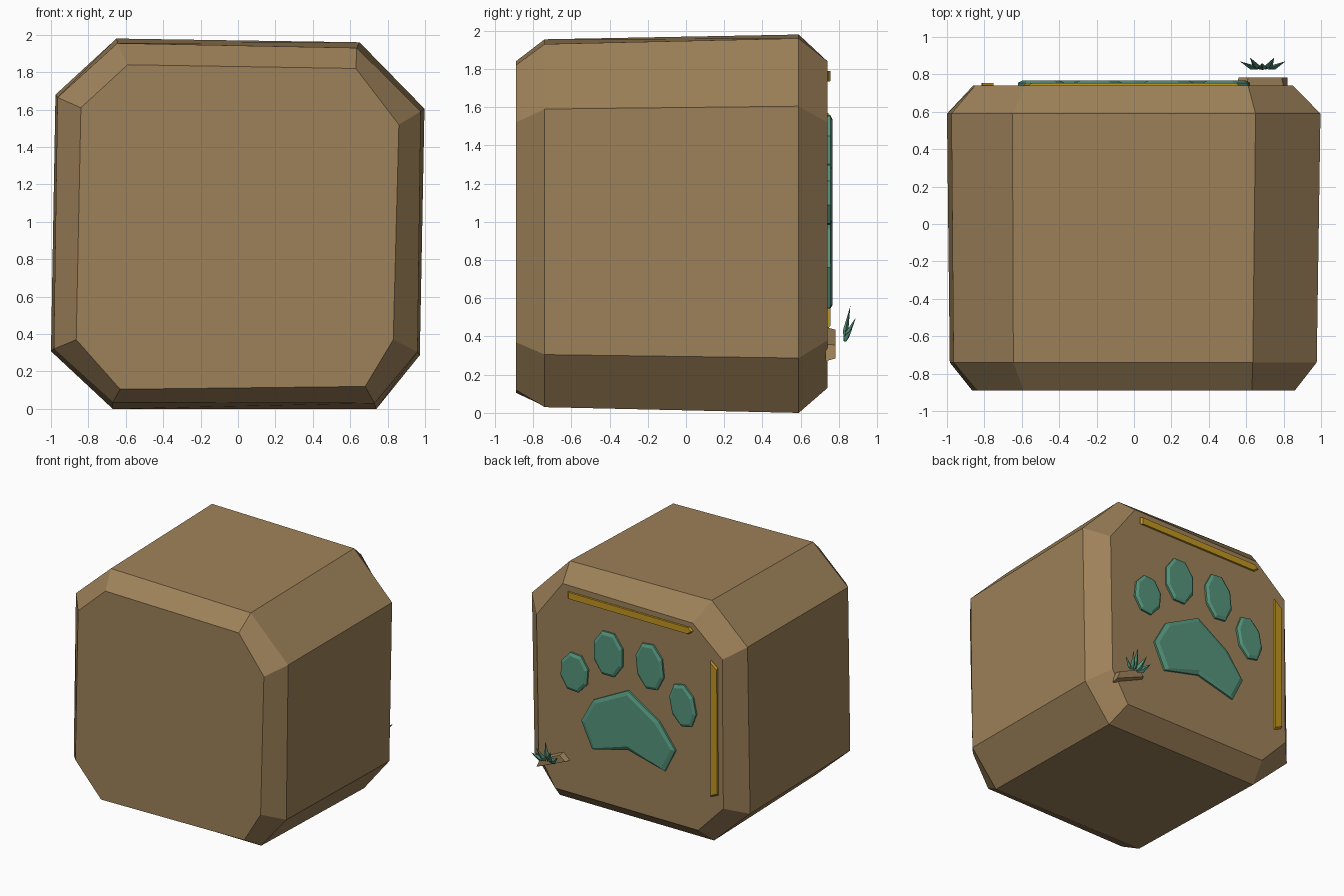
import bpy, bmesh, math
from mathutils import Vector

if "Cube" in bpy.data.objects:
    bpy.data.objects.remove(bpy.data.objects["Cube"])


def material(name, rgb):
    m = bpy.data.materials.new(name)
    m.diffuse_color = (*rgb, 1)
    m.use_nodes = True
    m.node_tree.nodes["Principled BSDF"].inputs["Base Color"].default_value = m.diffuse_color
    return m


STONE = material("sandy brown", (0.34, 0.22, 0.10))
TEAL = material("teal green", (0.09, 0.30, 0.20))
GOLD = material("gold", (0.53, 0.30, 0.015))


def finish(bm, name, mat):
    bmesh.ops.recalc_face_normals(bm, faces=bm.faces[:])
    me = bpy.data.meshes.new(name)
    bm.to_mesh(me)
    bm.free()
    me.materials.append(mat)
    ob = bpy.data.objects.new(name, me)
    bpy.context.collection.objects.link(ob)
    return ob


def loft(name, rings, mat):
    """Skin a list of (y, [(x, z), ...]) outlines and cap both ends."""
    bm = bmesh.new()
    loops = [[bm.verts.new((x, y, z)) for x, z in pts] for y, pts in rings]
    n = len(loops[0])
    for a, b in zip(loops, loops[1:]):
        for i in range(n):
            j = (i + 1) % n
            bm.faces.new((a[i], a[j], b[j], b[i]))
    bm.faces.new(loops[0])
    bm.faces.new(loops[-1])
    return finish(bm, name, mat)


def plate(name, pts, mat, top, inset):
    """Raised plate on the back face with a bevelled rim."""
    cx = sum(p[0] for p in pts) / len(pts)
    cz = sum(p[1] for p in pts) / len(pts)
    inner = []
    for x, z in pts:
        d = Vector((cx - x, cz - z))
        d = d.normalized() * min(inset, d.length * 0.5)
        inner.append((x + d.x, z + d.y))
    return loft(name, [(0.73, pts), (top - 0.012, pts), (top, inner)], mat)


# Chamfered stone block, slightly uneven
front = [(-.59, 1.84), (.63, 1.82), (.86, 1.52), (.83, .37),
         (.68, .12), (-.63, .105), (-.865, .37), (-.84, 1.61)]
front_ring = [(-.645, 1.955), (.635, 1.93), (.977, 1.59), (.96, .305),
              (.73, .03), (-.67, .035), (-.985, .32), (-.965, 1.665)]
back_ring = [(-.65, 1.98), (.65, 1.96), (.997, 1.605), (.972, .287),
             (.74, 0), (-.67, 0), (-1.0, .308), (-.976, 1.68)]
back = [(-.58, 1.83), (.61, 1.84), (.85, 1.52), (.83, .38),
        (.68, .13), (-.63, .13), (-.86, .37), (-.85, 1.60)]
loft("stone_block", [(-.89, front), (-.74, front_ring),
                     (.59, back_ring), (.74, back)], STONE)

# Paw print: main pad and four toes
pad = [(.43, .76), (.32, .96), (.005, 1.12), (-.28, .94),
       (-.43, .74), (-.335, .545), (0, .63), (.33, .55)]
plate("paw_pad", pad, TEAL, 0.767, 0.035)
toes = [(.495, 1.14, .125, .16, 5), (.185, 1.375, .135, .185, 0),
        (-.195, 1.372, .125, .19, -6), (-.497, 1.13, .115, .175, -12)]
for k, (cx, cz, a, b, tilt) in enumerate(toes):
    t = math.radians(tilt)
    pts = []
    for i in range(8):
        ang = math.radians(45 * i + 22.5)
        u, v = 1.04 * a * math.cos(ang), 1.04 * b * math.sin(ang)
        pts.append((cx + u * math.cos(t) - v * math.sin(t),
                    cz + u * math.sin(t) + v * math.cos(t)))
    plate(f"paw_toe_{k + 1}", pts, TEAL, 0.767, 0.025)

# Gold trim bars with clipped ends
plate("top_trim", [(.56, 1.735), (.56, 1.79), (-.56, 1.79),
                   (-.59, 1.765), (-.55, 1.735)], GOLD, 0.755, 0.015)
plate("side_trim", [(-.75, 1.57), (-.81, 1.52), (-.815, .47),
                    (-.75, .44)], GOLD, 0.755, 0.015)

# Small slanted ledge
loft("ledge", [(.73, [(.54, .395), (.60, .45), (.80, .36), (.82, .27)]),
               (.782, [(.56, .395), (.61, .435), (.79, .355), (.82, .285)])],
     STONE)

# Grass tuft: thin pointed blades fanning from one root
tips = [(.81, .87, .44), (.75, .89, .50), (.685, .86, .56),
        (.62, .89, .50), (.565, .87, .46)]
root = Vector((.69, .825, .375))
for k, tip in enumerate(tips):
    tip = Vector(tip)
    axis = tip - root
    base = root + Vector(((tip.x - root.x) * 0.2, 0, 0))
    side = axis.cross(Vector((0, 1, 0))).normalized() * 0.024
    out = axis.cross(side).normalized() * 0.014
    mid = base + axis * 0.3
    bm = bmesh.new()
    lo, hi = bm.verts.new(base), bm.verts.new(tip)
    ring = [bm.verts.new(mid + d) for d in (side, out, -side, -out)]
    for i in range(4):
        p, q = ring[i], ring[(i + 1) % 4]
        bm.faces.new((lo, p, q))
        bm.faces.new((hi, q, p))
    finish(bm, f"grass_blade_{k + 1}", TEAL)
